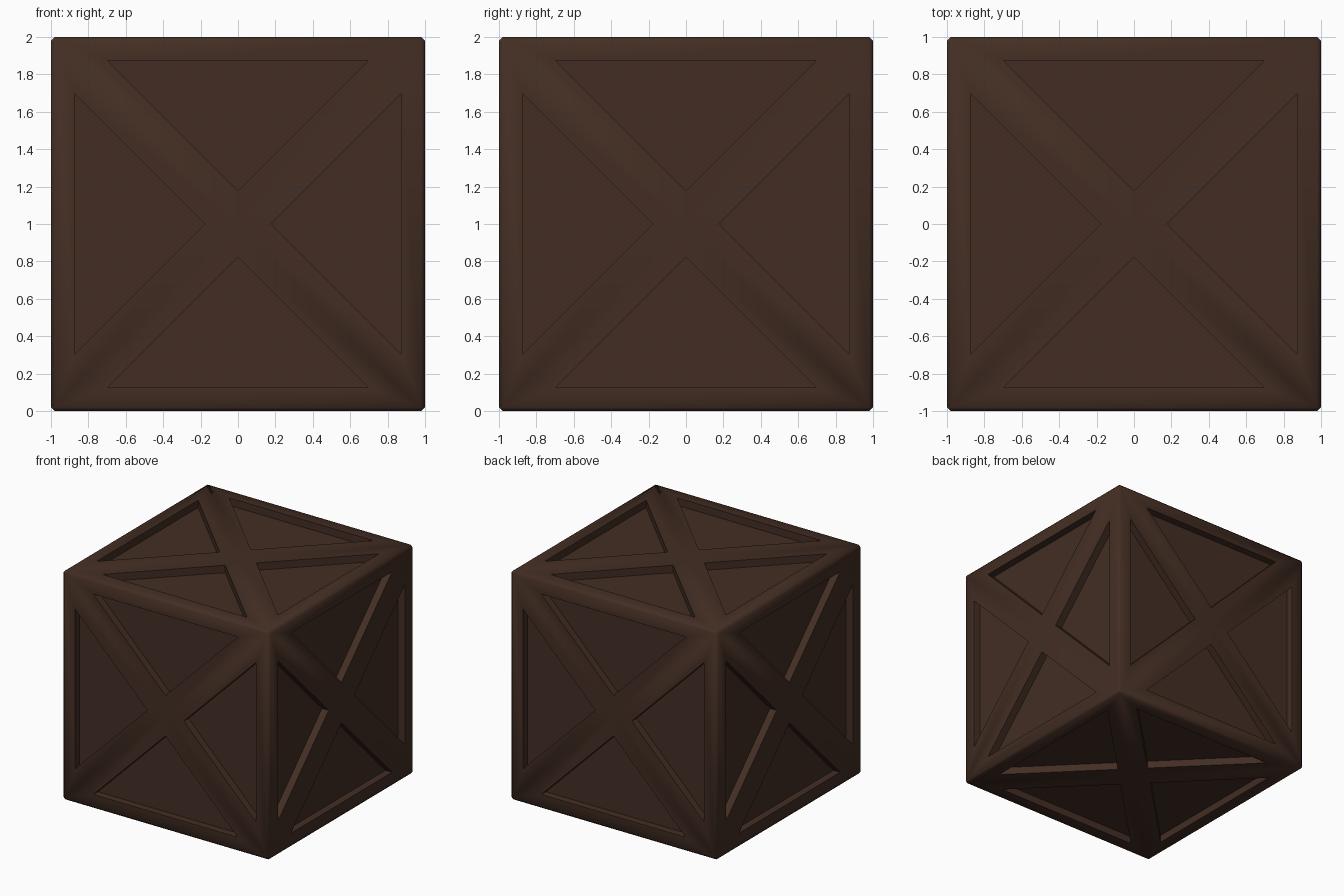
import bpy, bmesh, math

old = bpy.data.objects.get("Cube")
if old:
    bpy.data.objects.remove(old, do_unlink=True)

SIZE = 2.0
BEAM = 0.125    # half width of the braces, full width of the rim
DEPTH = 0.065   # recess depth of the panels
CHAMFER = 0.02

# Dark stained wood
wood = bpy.data.materials.new("dark_brown_wood")
wood.use_nodes = True
colour = (0.056, 0.027, 0.017, 1)
wood.diffuse_color = colour
wood.node_tree.nodes["Principled BSDF"].inputs["Base Color"].default_value = colour

# Crate body: each side is split in four triangles around its centre
bm = bmesh.new()
bmesh.ops.create_cube(bm, size=SIZE)
outer_edges = list(bm.edges)
panels = bmesh.ops.poke(bm, faces=list(bm.faces))["faces"]

# Cross braces and rim: inset every triangle, then sink it straight in
bmesh.ops.inset_individual(bm, faces=panels, thickness=BEAM, use_even_offset=True)
sunk = bmesh.ops.extrude_discrete_faces(bm, faces=panels)["faces"]
for face in sunk:
    face.normal_update()
    bmesh.ops.translate(bm, verts=face.verts, vec=face.normal * -DEPTH)

# Chamfer the twelve outer edges
half = SIZE / 2 - 0.001
outer_edges = [e for e in bm.edges
               if sum(all(abs(v.co[i]) > half and v.co[i] * e.verts[0].co[i] > 0
                          for v in e.verts) for i in range(3)) == 2]
bmesh.ops.bevel(bm, geom=outer_edges, offset=CHAMFER, segments=1,
                affect='EDGES', profile=0.5)
bmesh.ops.recalc_face_normals(bm, faces=bm.faces)

mesh = bpy.data.meshes.new("crate")
bm.to_mesh(mesh)
bm.free()
mesh.materials.append(wood)
crate = bpy.data.objects.new("crate", mesh)
crate.location.z = SIZE / 2
bpy.context.collection.objects.link(crate)

# Soft chamfers, crisp recesses
bpy.ops.object.select_all(action='DESELECT')
crate.select_set(True)
bpy.context.view_layer.objects.active = crate
bpy.ops.object.shade_smooth_by_angle(angle=math.radians(60))
